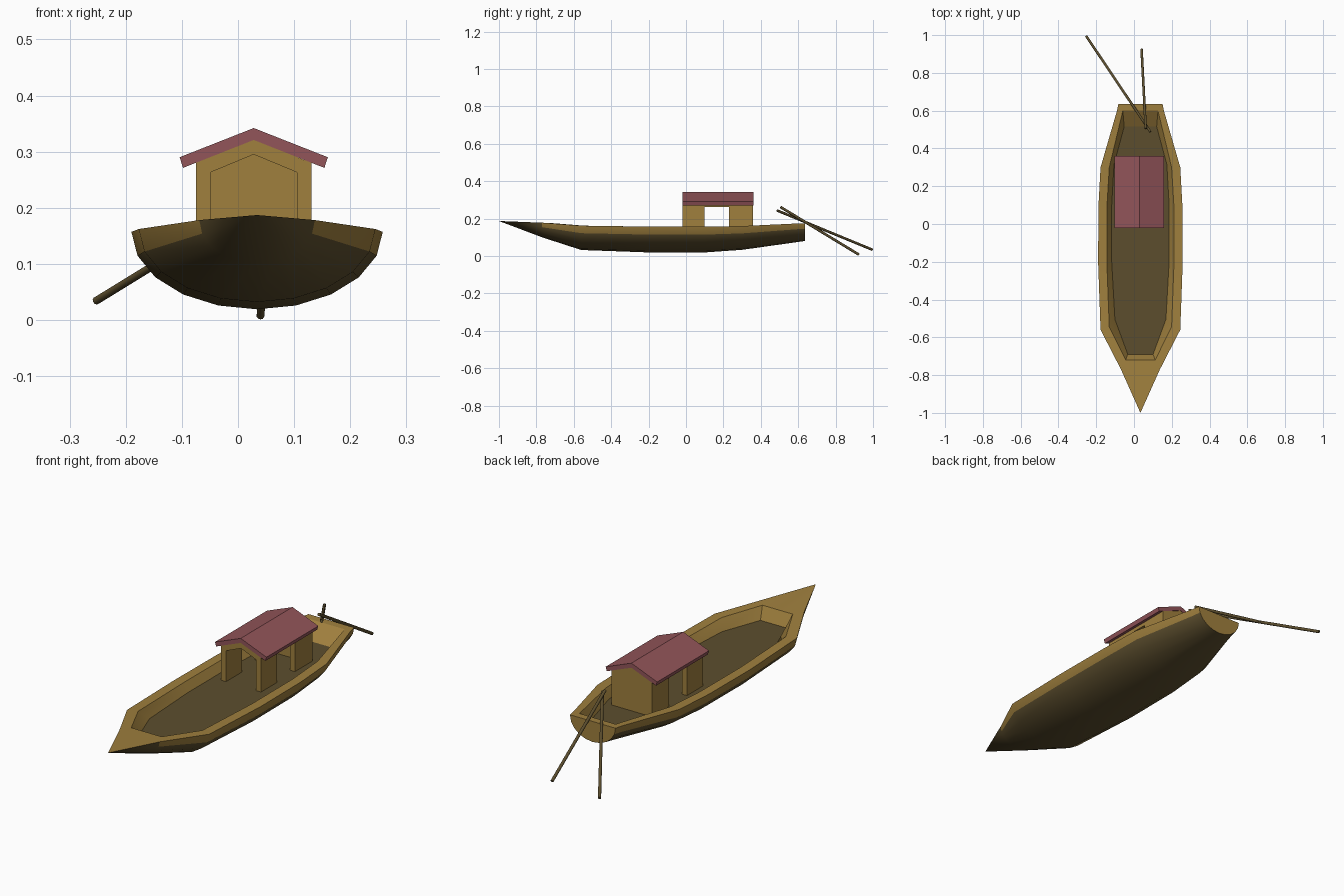
import bpy, bmesh, math
from mathutils import Vector

if "Cube" in bpy.data.objects:
    bpy.data.objects.remove(bpy.data.objects["Cube"])


def material(name, rgb):
    m = bpy.data.materials.new(name)
    m.diffuse_color = (*rgb, 1)
    m.use_nodes = True
    m.node_tree.nodes["Principled BSDF"].inputs["Base Color"].default_value = m.diffuse_color
    return m


GOLD = material("golden wood", (0.35, 0.215, 0.048))
DARK = material("dark wood", (0.107, 0.076, 0.027))
RED = material("red roof", (0.29, 0.09, 0.1))


def finish(bm, name, mats):
    bmesh.ops.remove_doubles(bm, verts=bm.verts, dist=1e-5)
    bmesh.ops.dissolve_degenerate(bm, edges=bm.edges, dist=1e-5)
    bmesh.ops.recalc_face_normals(bm, faces=bm.faces)
    me = bpy.data.meshes.new(name)
    bm.to_mesh(me)
    bm.free()
    for m in mats:
        me.materials.append(m)
    ob = bpy.data.objects.new(name, me)
    bpy.context.collection.objects.link(ob)
    return ob


def smooth(ob, angle):
    bpy.ops.object.select_all(action='DESELECT')
    ob.select_set(True)
    bpy.context.view_layer.objects.active = ob
    bpy.ops.object.shade_smooth_by_angle(angle=math.radians(angle))


# Hull: half-ellipse sections (y, half width, gunwale z, keel z)
CX = 0.034
stations = [(-1.0, 0, .187, .187), (-.77, .103, .178, .100), (-.56, .211, .162, .032),
            (-.2, .224, .157, .019), (.1, .222, .157, .019), (.3, .211, .160, .033),
            (.6, .124, .174, .075), (.635, .117, .175, .080)]
# Inner rim and floor outlines (y, half width), one point per gunwale point
rim = [(-.72, 0), (-.72, .078), (-.545, .165), (-.2, .178), (.1, .177), (.3, .165),
       (.6, .093), (.6, .08), (.6, 0)]
well = [(-.69, 0), (-.69, .067), (-.505, .135), (-.2, .152), (.1, .152), (.315, .14),
        (.515, .086), (.515, .075), (.515, 0)]
rim_z = [.176, .176, .162, .157, .157, .160, .174, .174, .174]
FLOOR = .12
SEG = 10

bm = bmesh.new()


def add_face(pts, mat):
    keep = []
    for p in pts:
        if all((Vector(p) - Vector(q)).length > 1e-5 for q in keep):
            keep.append(p)
    if len(keep) > 2:
        bm.faces.new([bm.verts.new(p) for p in keep]).material_index = mat


def section(y, hw, top, keel):
    return [(CX + hw * math.cos(math.pi * i / SEG), y,
             top - (top - keel) * math.sin(math.pi * i / SEG)) for i in range(SEG + 1)]


rings = [section(*s) for s in stations]
for k, (a, b) in enumerate(zip(rings, rings[1:])):
    for i in range(SEG):
        # golden top strake, dark below and at the bow tip
        band = i in (0, SEG - 1) and k > 0
        add_face((a[i], a[i + 1], b[i + 1], b[i]), 0 if band else 1)
add_face(rings[-1], 0)                                   # transom

for s in (1, -1):
    outer = [(CX + s * hw, y, z) for y, hw, z, _ in stations]
    # centre of the stern edge is left to the flat transom top
    inner = [(CX + s * hw, y, z) for (y, hw), z in zip(rim, rim_z)]
    low = [(CX + s * hw, y, FLOOR) for y, hw in well]
    outer.append((CX, .635, .175))
    for i in range(len(outer) - 1):
        add_face((outer[i], outer[i + 1], inner[i + 1], inner[i]), 0)
        add_face((inner[i], inner[i + 1], low[i + 1], low[i]), 0)
    add_face(low, 1)
hull = finish(bm, "hull", [GOLD, DARK])
smooth(hull, 30)


# Extrude an x-z profile along y
def prism(name, profile, y0, y1, mat, cx=.028):
    b = bmesh.new()
    f = b.faces.new([b.verts.new((cx + x, y0, z)) for x, z in profile])
    ext = bmesh.ops.extrude_face_region(b, geom=[f])
    moved = [v for v in ext["geom"] if isinstance(v, bmesh.types.BMVert)]
    bmesh.ops.translate(b, verts=moved, vec=(0, y1 - y0, 0))
    return finish(b, name, [mat])


def mirrored(half):
    """Left half of a symmetric path plus its mirror image."""
    return half + [(-x, z) for x, z in reversed(half) if x != 0]


# Cabin: portals, lintel over the side doors, closed back wall
base = FLOOR - .003
outside = mirrored([(-.103, base), (-.103, .280), (0, .321)])
inside = mirrored([(-.077, base), (-.077, .263), (0, .295)])
portal = outside + inside[::-1]
lintel = (mirrored([(-.103, .263), (-.103, .280), (0, .321)])
          + mirrored([(-.077, .263), (0, .295)])[::-1])
prism("cabin_front_portal", portal, -.018, .10, GOLD)
prism("cabin_door_lintel", lintel, .10, .23, GOLD)
prism("cabin_rear_portal", portal, .23, .335, GOLD)
prism("cabin_back_wall", outside, .335, .358, GOLD)

# Gabled roof
roof = (mirrored([(-.132, .290), (0, .342)])
        + mirrored([(-.126, .271), (0, .3208)])[::-1])
prism("roof", roof, -.02, .36, RED)


# Steering oars
def oar(name, a, b, r=.007):
    a, b = Vector(a), Vector(b)
    d = b - a
    m = bmesh.new()
    bmesh.ops.create_cone(m, cap_ends=True, segments=10, radius1=r, radius2=r, depth=d.length)
    ob = finish(m, name, [DARK])
    ob.location = (a + b) / 2
    ob.rotation_mode = 'QUATERNION'
    ob.rotation_quaternion = d.to_track_quat('Z', 'Y')
    smooth(ob, 40)


oar("left_oar", (.087, .488, .243), (-.253, .995, .034))
oar("right_oar", (.062, .505, .262), (.040, .925, .007))
